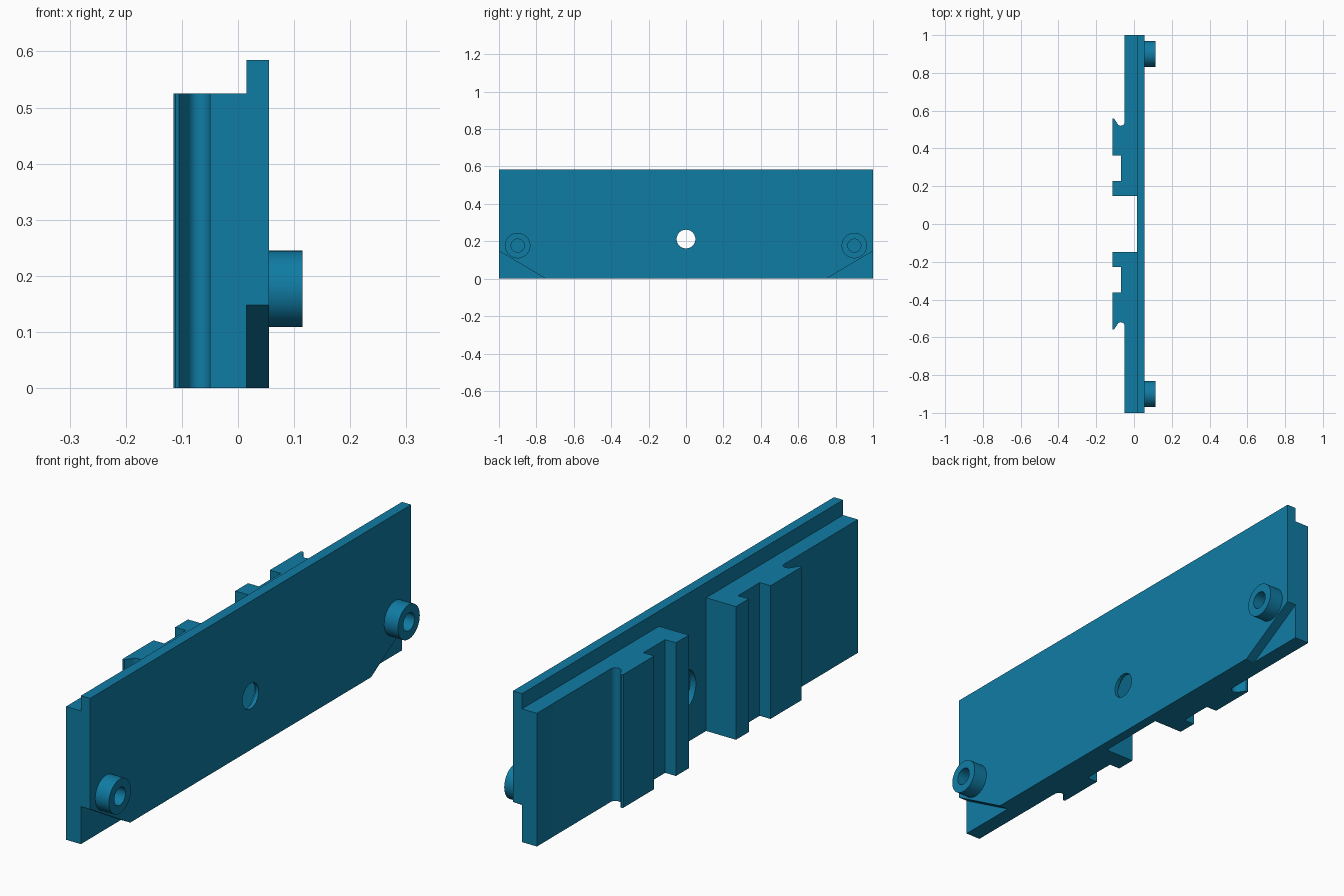
import bpy, bmesh, math
from mathutils import Matrix

if "Cube" in bpy.data.objects:
    bpy.data.objects.remove(bpy.data.objects["Cube"], do_unlink=True)

blue = bpy.data.materials.new("teal blue")
blue.use_nodes = True
COLOUR = (0.005, 0.20, 0.37, 1)
blue.diffuse_color = COLOUR
blue.node_tree.nodes["Principled BSDF"].inputs["Base Color"].default_value = COLOUR


def finish(name, bm):
    bmesh.ops.recalc_face_normals(bm, faces=bm.faces)
    mesh = bpy.data.meshes.new(name)
    bm.to_mesh(mesh)
    bm.free()
    obj = bpy.data.objects.new(name, mesh)
    bpy.context.collection.objects.link(obj)
    mesh.materials.append(blue)
    return obj


def prism(name, points, offset):
    """Extrude a closed outline by an offset vector."""
    bm = bmesh.new()
    face = bm.faces.new([bm.verts.new(p) for p in points])
    grown = bmesh.ops.extrude_face_region(bm, geom=[face])["geom"]
    bmesh.ops.translate(bm, vec=offset,
                        verts=[v for v in grown if isinstance(v, bmesh.types.BMVert)])
    return finish(name, bm)


def rod(name, radius, x0, x1, y, z):
    """Cylinder along x."""
    bm = bmesh.new()
    place = Matrix.Translation(((x0 + x1) / 2, y, z)) @ Matrix.Rotation(math.pi / 2, 4, 'Y')
    bmesh.ops.create_cone(bm, cap_ends=True, segments=48, radius1=radius, radius2=radius,
                          depth=x1 - x0, matrix=place)
    return finish(name, bm)


def cut(obj, cutter):
    mod = obj.modifiers.new("cut", 'BOOLEAN')
    mod.operation, mod.solver, mod.object = 'DIFFERENCE', 'EXACT', cutter
    cutter.hide_render = True
    bpy.ops.object.select_all(action='DESELECT')
    bpy.context.view_layer.objects.active = obj
    obj.select_set(True)
    bpy.ops.object.modifier_apply(modifier=mod.name)
    bpy.data.objects.remove(cutter, do_unlink=True)


def smooth(obj):
    bpy.ops.object.select_all(action='DESELECT')
    bpy.context.view_layer.objects.active = obj
    obj.select_set(True)
    bpy.ops.object.shade_smooth_by_angle(angle=math.radians(30))


# Face plate with clipped lower corners
STEP, FACE = 0.015, 0.055
outline = [(-0.75, 0), (0.75, 0), (1, 0.148), (1, 0.585), (-1, 0.585), (-1, 0.148)]
plate = prism("face_plate", [(STEP, y, z) for y, z in outline], (FACE - STEP, 0, 0))

# Central hole, wider at the back
cut(plate, rod("hole_cutter", 0.05, -0.1, 0.2, 0, 0.212))
cut(plate, rod("recess_cutter", 0.083, -0.05, 0.04, 0, 0.212))
smooth(plate)

# Back rail profile: slot, hooked end and rounded groove
profile = [(STEP, 0.147), (-0.115, 0.147), (-0.115, 0.227), (-0.068, 0.227),
           (-0.068, 0.362), (-0.115, 0.362), (-0.115, 0.555), (-0.111, 0.559), (-0.105, 0.557)]
for i in range(13):
    a = math.radians(205 + 155 * i / 12)
    profile.append((-0.07 + 0.02 * math.cos(a), 0.54 + 0.02 * math.sin(a)))
profile += [(-0.05, 1), (STEP, 1)]

for side, label in ((-1, "front"), (1, "back")):
    rail = prism(label + "_rail", [(x, side * y, 0) for x, y in profile], (0, 0, 0.525))
    smooth(rail)
    # Hollow round boss
    boss = rod(label + "_boss", 0.068, FACE, 0.115, side * 0.9, 0.177)
    cut(boss, rod("bore_cutter", 0.035, 0.0, 0.2, side * 0.9, 0.177))
    smooth(boss)
